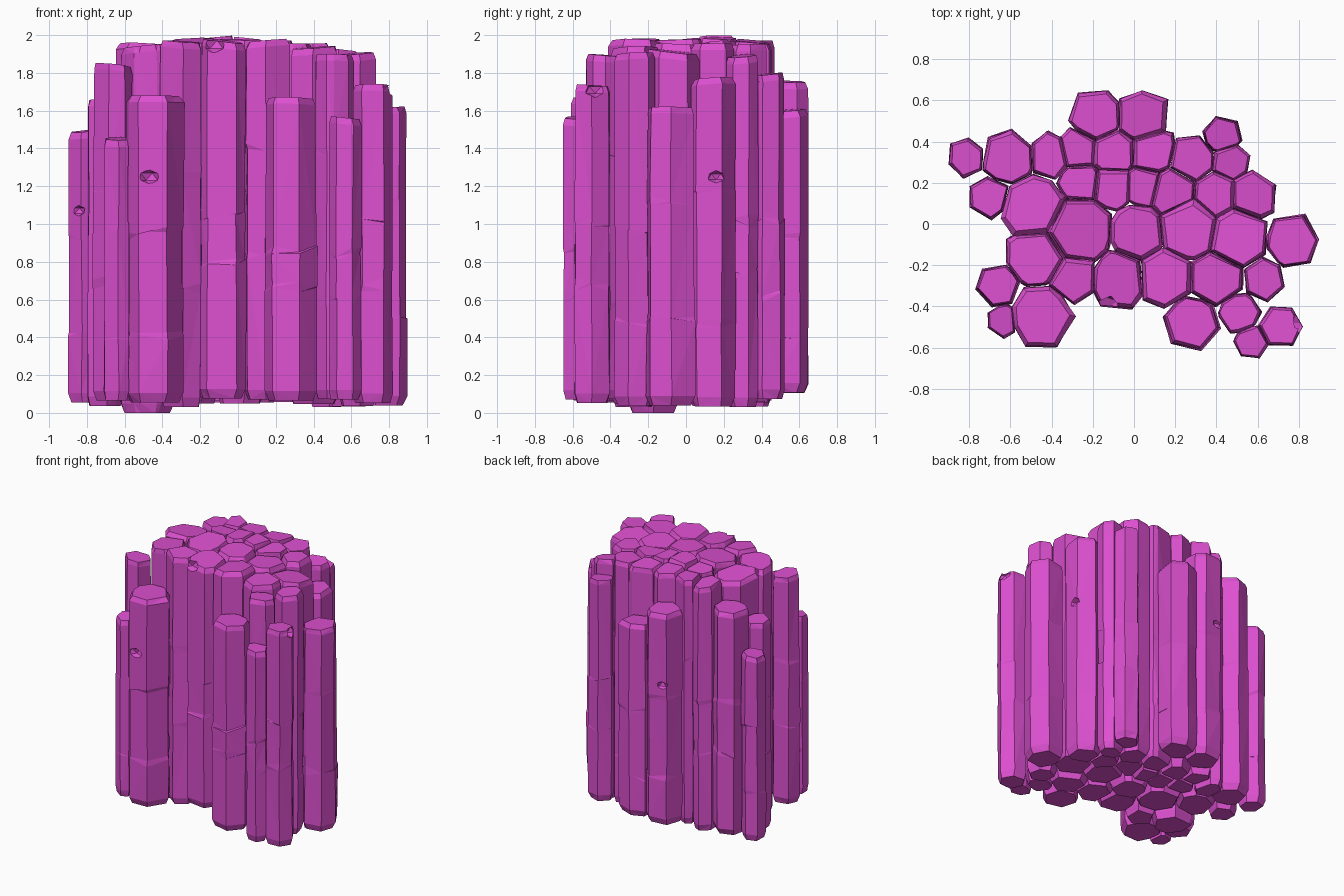
import bpy, bmesh, math, random
from mathutils import Vector

random.seed(11)
if "Cube" in bpy.data.objects:
    bpy.data.objects.remove(bpy.data.objects["Cube"], do_unlink=True)

stone = bpy.data.materials.new("magenta stone")
stone.use_nodes = True
colour = (0.72, 0.08, 0.63, 1)
stone.diffuse_color = colour
stone.node_tree.nodes["Principled BSDF"].inputs["Base Color"].default_value = colour

# Tall inner columns: x, y, radius
inner = [
    (-.49, .08, .15), (-.47, -.16, .14), (-.30, -.26, .11), (-.27, -.03, .16),
    (-.07, -.27, .13), (.02, -.04, .13), (.15, -.26, .13), (.27, -.02, .15),
    (.40, -.26, .13), (.50, -.06, .15), (.40, .13, .12), (.19, .15, .12),
    (.05, .18, .10), (.09, .35, .11), (-.10, .35, .11), (-.10, .18, .10),
    (-.26, .20, .10), (-.27, .36, .10), (-.41, .33, .10), (.28, .31, .11)]

# Shorter outer columns: x, y, radius, top height
outer = [
    (-.18, .53, .13, 1.76), (.04, .53, .13, 1.61), (-.82, .32, .09, 1.5),
    (-.61, .32, .13, 1.8), (-.70, .13, .10, 1.66), (-.66, -.30, .10, 1.85),
    (-.63, -.47, .08, 1.46), (-.45, -.45, .15, 1.68), (.28, -.48, .13, 1.67),
    (.51, -.43, .10, 1.9), (.57, -.57, .08, 1.57), (.71, -.50, .10, 1.74),
    (.63, -.27, .10, 1.91), (.77, -.08, .13, 1.62), (.57, .13, .12, 1.78),
    (.47, .30, .09, 1.9), (.43, .43, .09, 1.8)]


def inner_top(x, y):
    return 2.0 - 0.1 * max(0, x) - random.uniform(0, 0.03) - (0.03 if x < -0.4 else 0)


columns = [(Vector((x, y)), r, inner_top(x, y), 1.22) for x, y, r in inner]
columns += [(Vector((x, y)), r, top, 1.1) for x, y, r, top in outer]


def clip(poly, normal, limit):
    """Keep the part of a polygon where normal . p <= limit."""
    kept = []
    for a, b in zip(poly, poly[1:] + poly[:1]):
        da, db = normal.dot(a) - limit, normal.dot(b) - limit
        if da <= 0:
            kept.append(a)
        if da * db < 0:
            kept.append(a.lerp(b, da / (da - db)))
    return kept


def outline(index):
    """Irregular hexagon trimmed where it meets its neighbours."""
    centre, r, top, grow = columns[index]
    turn = random.uniform(0, math.tau / 6)
    poly = []
    for k in range(6):
        a = turn + math.tau * (k + random.uniform(-.1, .1)) / 6
        poly.append(centre + Vector((math.cos(a), math.sin(a))) * r * grow)
    for j, (other, s, _, _) in enumerate(columns):
        if j != index:
            limit = (other.length_squared - centre.length_squared + r * r - s * s) / 2
            poly = clip(poly, other - centre, limit)
    tidy = [p for p, q in zip(poly, poly[1:] + poly[:1]) if (p - q).length > 0.018]
    return [Vector((max(-.9, min(.9, p.x)), max(-.65, min(.65, p.y)))) for p in tidy]


def build_column(index):
    centre, r, top, _ = columns[index]
    poly = outline(index)
    middle = sum(poly, Vector((0, 0))) / len(poly)
    base = 0.03 + random.uniform(0, 0.05) + (0.07 if centre.y > 0.5 else 0)
    if index == 1:
        base = 0
    # Height and width of each ring, with one or two weathered ledges
    rings = [(base, 0.84), (base + 0.05, 0.99)]
    width = 0.99
    for level in (0.28, 0.6):
        z = base + (top - base) * (level + random.uniform(-.12, .12))
        new_width = random.choice((0.95, 0.97, 1.0))
        rings += [(z, width), (z + 0.02, new_width)]
        width = new_width
    rings += [(top - 0.035, width), (top, 0.86)]
    tilt = Vector((random.uniform(-.12, .12), random.uniform(-.12, .12)))

    bm = bmesh.new()
    layers = []
    for k, (z, scale) in enumerate(rings):
        layer = []
        for p in poly:
            d = (p - middle) * scale
            lean = 0
            if k >= len(rings) - 2:
                lean = tilt.dot(d) - tilt.length * r * 0.8
            elif 1 < k:
                lean = random.uniform(-.03, .03)
            wobble = Vector((random.uniform(-1, 1), random.uniform(-1, 1))) * 0.004
            q = middle + d + wobble
            layer.append(bm.verts.new((q.x, q.y, z + lean)))
        layers.append(layer)
    n = len(poly)
    for low, high in zip(layers, layers[1:]):
        for i in range(n):
            j = (i + 1) % n
            bm.faces.new((low[i], low[j], high[j], high[i]))
    bm.faces.new(layers[0][::-1])
    bm.faces.new(layers[-1])
    bmesh.ops.triangulate(bm, faces=[f for f in bm.faces if len(f.verts) == 4])
    bmesh.ops.recalc_face_normals(bm, faces=bm.faces)
    mesh = bpy.data.meshes.new("column")
    bm.to_mesh(mesh)
    bm.free()
    mesh.materials.append(stone)
    obj = bpy.data.objects.new(f"stone_column_{index + 1}", mesh)
    bpy.context.collection.objects.link(obj)
    return obj


objects = [build_column(i) for i in range(len(columns))]


def chip(x, y, z, size):
    """Knock a wedge out of the nearest column."""
    spot = Vector((x, y))
    nearest = min(range(len(columns)), key=lambda i: (columns[i][0] - spot).length)
    bpy.ops.mesh.primitive_ico_sphere_add(subdivisions=1, radius=size, location=(x, y, z))
    cutter = bpy.context.object
    cutter.name = "chip_cutter"
    cutter.scale.z = 0.7
    cutter.hide_render = True
    cutter.hide_set(True)
    cutter.data.materials.append(stone)
    cut = objects[nearest].modifiers.new("chip", "BOOLEAN")
    cut.operation = "DIFFERENCE"
    cut.object = cutter
    cut.solver = "EXACT"


# Broken pockets in the sides and top rims
for spot in ((-.47, -.61, 1.25, .06), (-.85, .23, 1.07, .045), (.69, .16, 1.25, .05),
             (.81, -.48, 1.71, .06), (-.13, -.41, 1.95, .07), (-.24, .65, 1.2, .05)):
    chip(*spot)
